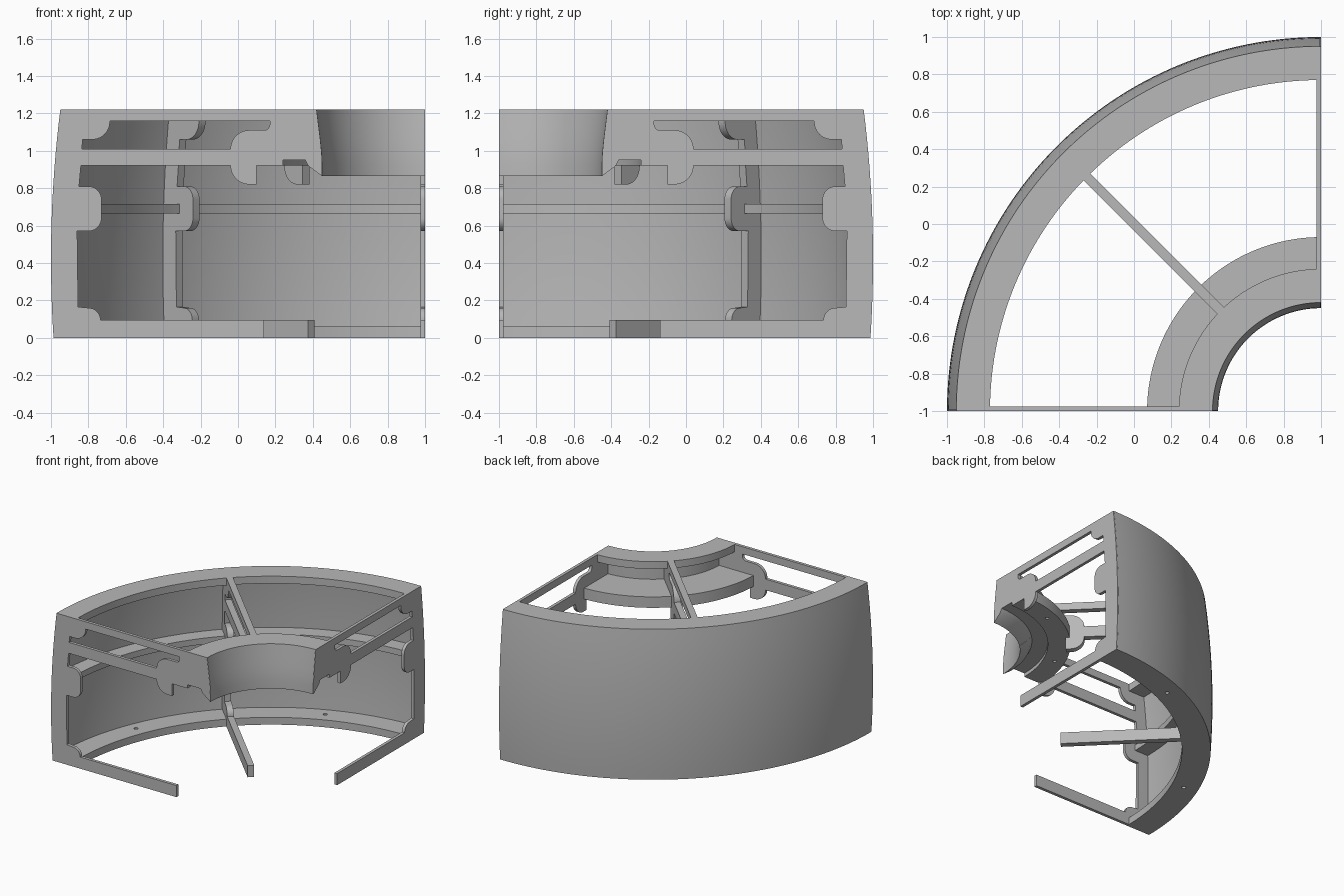
import bpy, bmesh
from math import sin, cos, radians, pi
from mathutils import Matrix, Vector

cube = bpy.data.objects.get("Cube")
if cube:
    bpy.data.objects.remove(cube, do_unlink=True)

HEIGHT = 1.22
AXIS = Vector((1, -1, 0))      # centre line of the quarter ring
SHEET = 0.025                  # plate thickness

grey = bpy.data.materials.new("plain_grey")
grey.use_nodes = True
grey.diffuse_color = (0.48, 0.48, 0.48, 1)
grey.node_tree.nodes["Principled BSDF"].inputs["Base Color"].default_value = (0.48, 0.48, 0.48, 1)


def arc(cr, cz, rad, a0, a1, n=10):
    """Points on an arc in the (radius, height) plane."""
    angles = [radians(a0 + (a1 - a0) * i / n) for i in range(n + 1)]
    return [(cr + rad * cos(a), cz + rad * sin(a)) for a in angles]


def outer_edge(inset=0.0, z0=0.0, z1=HEIGHT, n=16):
    """Gently bulging outer face, from bottom to top."""
    heights = [z0 + (z1 - z0) * i / n for i in range(n + 1)]
    return [(2 - inset - 0.078 * (z - 0.42) ** 2, z) for z in heights]


def finish(obj):
    obj.data.materials.clear()
    obj.data.materials.append(grey)
    bpy.ops.object.select_all(action='DESELECT')
    obj.select_set(True)
    bpy.context.view_layer.objects.active = obj
    bpy.ops.object.shade_smooth_by_angle(angle=radians(30))


def add_mesh(name, bm):
    mesh = bpy.data.meshes.new(name)
    bmesh.ops.recalc_face_normals(bm, faces=bm.faces)
    bm.to_mesh(mesh)
    bm.free()
    obj = bpy.data.objects.new(name, mesh)
    bpy.context.collection.objects.link(obj)
    return obj


def quarter_ring(name, profile, steps=64):
    """Sweep a closed profile a quarter turn and cap both ends."""
    bm = bmesh.new()
    rows = []
    for i in range(steps + 1):
        a = radians(90.2 + 89.6 * i / steps)
        rows.append([bm.verts.new(AXIS + Vector((r * cos(a), r * sin(a), z))) for r, z in profile])
    count = len(profile)
    for a, b in zip(rows, rows[1:]):
        for j in range(count):
            k = (j + 1) % count
            bm.faces.new((a[j], a[k], b[k], b[j]))
    bm.faces.new(rows[0])
    bm.faces.new(rows[-1])
    return add_mesh(name, bm)


def cut_holes(obj, radius_at, z, size, depth, angles):
    """Drill small round holes at given angles round the axis."""
    bm = bmesh.new()
    for deg in angles:
        a = radians(deg)
        place = Matrix.Translation(AXIS + Vector((radius_at * cos(a), radius_at * sin(a), z)))
        bmesh.ops.create_cone(bm, cap_ends=True, segments=16, radius1=size, radius2=size,
                              depth=depth, matrix=place)
    cutter = add_mesh("hole_cutter", bm)
    cutter.hide_render = True
    mod = obj.modifiers.new("holes", 'BOOLEAN')
    mod.operation = 'DIFFERENCE'
    mod.solver = 'EXACT'
    mod.object = cutter
    bpy.context.view_layer.objects.active = obj
    bpy.ops.object.modifier_apply(modifier=mod.name)
    bpy.data.objects.remove(cutter, do_unlink=True)


# Shared shapes of the hub: concave inner face, then the grooved underside
hub_inner = [(0.58, 1.22), (0.57, 1.14), (0.56, 1.06), (0.553, 0.99), (0.55, 0.93), (0.55, 0.865)]
hub_under = [(0.625, 0.92), (0.64, 0.95), (0.76, 0.95), (0.76, 0.92)]

# Outer wall with top, middle and bottom flanges
wall_inside = [(1.77, 1.22), (1.77, 1.16), (1.915, 1.16)]
wall_inside += [(r, z) for r, z in reversed(outer_edge(0.042, 0.715, 1.1, 5))]
wall_inside += [(1.83, 0.715), (1.83, 0.665)]
wall_inside += [(r, z) for r, z in reversed(outer_edge(0.042, 0.06, 0.665, 8))]
wall_inside += [(1.77, 0.06), (1.77, 0)]
wall = quarter_ring("outer_wall", outer_edge() + wall_inside)
cut_holes(wall, 1.87, 0.03, 0.016, 0.2, (112.5, 157.5))
finish(wall)

# Inner hub with top flange and lower shelf
hub = quarter_ring("inner_hub", hub_inner + hub_under + [
    (0.93, 0.92), (0.93, 1.01), (0.62, 1.01), (0.62, 1.16), (0.76, 1.16), (0.76, 1.22)])
cut_holes(hub, 0.85, 0.92, 0.014, 0.08, (112.5, 157.5))
finish(hub)


def plate_outline(inset):
    """Frame silhouette: wall edge, hub, hook, cable-shaped bumps, bottom bar."""
    pts = outer_edge(inset)
    pts += [(r + 0.002, z) for r, z in hub_inner] + hub_under
    pts += [(0.90, 0.92), (0.90, 0.82)] + arc(0.94, 0.92, 0.1, 270, 360)
    pts += [(1.84, 0.92), (1.85, 0.81)]
    pts += arc(1.80, 0.74, 0.07, 90, 180) + arc(1.80, 0.64, 0.07, 180, 270)
    pts += [(1.86, 0.57), (1.855, 0.165)]
    pts += arc(1.80, 0.095, 0.065, 90, 180)
    pts += [(0.86, 0.095), (0.86, 0)]
    return pts


# Upper window of the frame
window = [(1.04, 1.01)] + arc(0.94, 1.01, 0.1, 0, 90)
window += arc(0.86, 1.14, 0.03, 270, 180, 4) + [(0.83, 1.16), (1.685, 1.16)]
window += arc(1.78, 1.155, 0.095, 180, 270) + [(1.83, 1.06), (1.835, 1.01)]


def frame_plate(name, deg, offset, thickness, inset):
    """Flat frame standing in a plane through the axis."""
    curve = bpy.data.curves.new(name, 'CURVE')
    curve.dimensions = '2D'
    curve.fill_mode = 'BOTH'
    curve.extrude = thickness / 2
    for pts in (plate_outline(inset), window):
        spline = curve.splines.new('POLY')
        spline.points.add(len(pts) - 1)
        for p, (r, z) in zip(spline.points, pts):
            p.co = (r, z, 0, 1)
        spline.use_cyclic_u = True
    source = bpy.data.objects.new(name + "_curve", curve)
    bpy.context.collection.objects.link(source)
    graph = bpy.context.evaluated_depsgraph_get()
    mesh = bpy.data.meshes.new_from_object(source.evaluated_get(graph))
    bpy.data.objects.remove(source, do_unlink=True)
    a = radians(deg)
    out, up, side = Vector((cos(a), sin(a), 0)), Vector((0, 0, 1)), Vector((sin(a), -cos(a), 0))
    turn = Matrix((out, up, side)).transposed().to_4x4()
    mesh.transform(Matrix.Translation(AXIS + side * offset) @ turn)
    bm = bmesh.new()
    bm.from_mesh(mesh)
    bmesh.ops.remove_doubles(bm, verts=bm.verts, dist=0.0002)
    finish(add_mesh(name, bm))


frame_plate("front_frame", 180, SHEET / 2, SHEET, 0.001)
frame_plate("left_frame", 90, -SHEET / 2, SHEET, 0.001)
frame_plate("middle_rib", 135, 0, SHEET * 2, 0.01)
